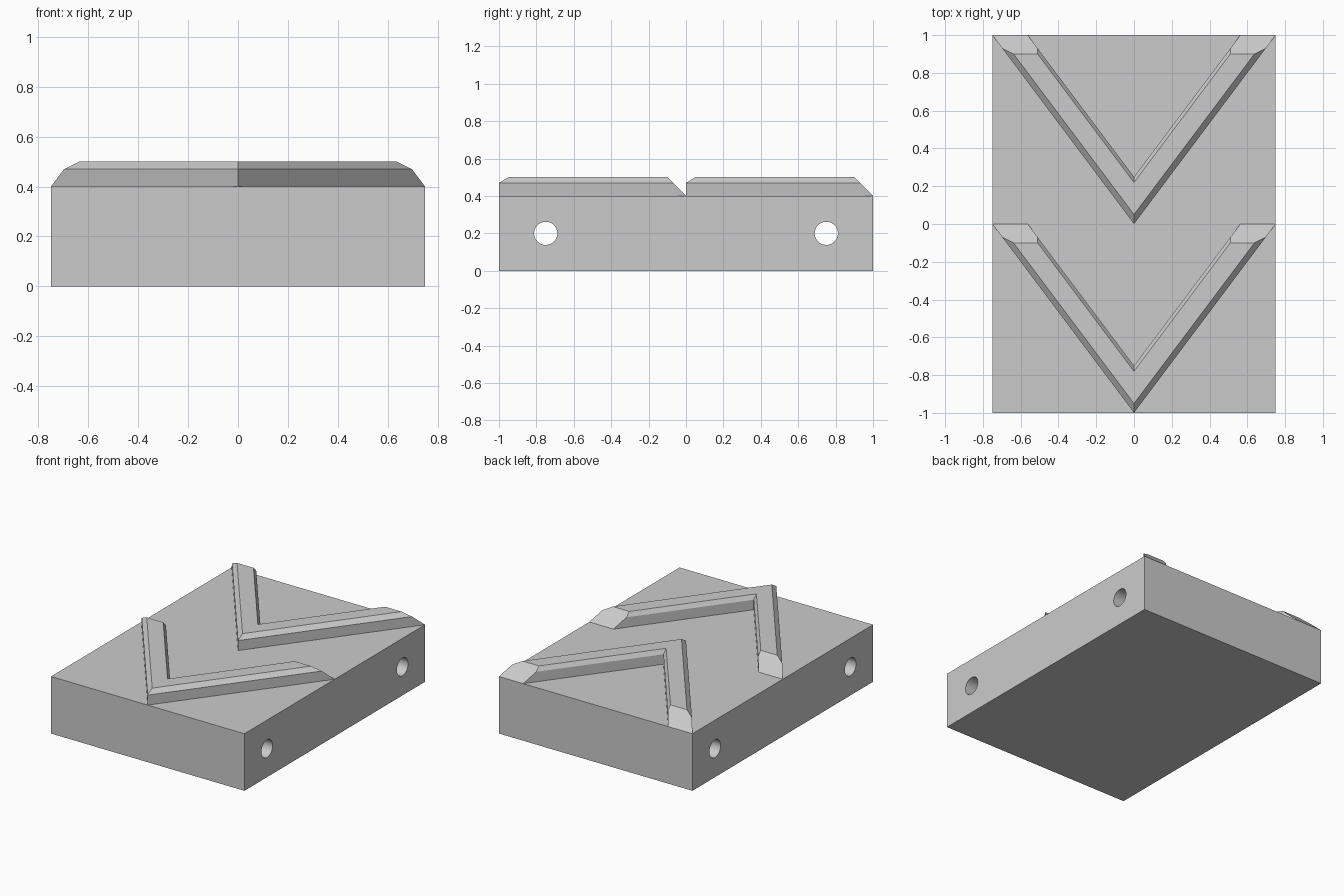
import bpy
import bmesh
from math import radians

if "Cube" in bpy.data.objects:
    bpy.data.objects.remove(bpy.data.objects["Cube"], do_unlink=True)

WIDTH, LENGTH, HEIGHT = 1.5, 2.0, 0.4

grey = bpy.data.materials.new("plain grey")
grey.use_nodes = True
grey.diffuse_color = (0.6, 0.6, 0.6, 1)
grey.node_tree.nodes["Principled BSDF"].inputs["Base Color"].default_value = (0.6, 0.6, 0.6, 1)


def add_object(name, bm):
    bmesh.ops.recalc_face_normals(bm, faces=bm.faces)
    mesh = bpy.data.meshes.new(name)
    bm.to_mesh(mesh)
    bm.free()
    mesh.materials.append(grey)
    obj = bpy.data.objects.new(name, mesh)
    bpy.context.collection.objects.link(obj)
    return obj


# Rectangular block
bm = bmesh.new()
bmesh.ops.create_cube(bm, size=1)
bmesh.ops.scale(bm, vec=(WIDTH, LENGTH, HEIGHT), verts=bm.verts)
bmesh.ops.translate(bm, vec=(0, 0, HEIGHT / 2), verts=bm.verts)
block = add_object("block", bm)

# Two round pin holes running through from side to side
for side, y in (("front", -0.75), ("back", 0.75)):
    bpy.ops.mesh.primitive_cylinder_add(vertices=48, radius=0.062, depth=WIDTH + 0.2,
                                        location=(0, y, HEIGHT / 2),
                                        rotation=(0, radians(90), 0))
    cutter = bpy.context.object
    cutter.name = side + "_hole_cutter"
    cutter.data.materials.append(grey)
    cutter.hide_render = True
    cut = block.modifiers.new(side + "_hole", "BOOLEAN")
    cut.operation = "DIFFERENCE"
    cut.solver = "EXACT"
    cut.object = cutter
    bpy.context.view_layer.objects.active = block
    bpy.ops.object.modifier_apply(modifier=cut.name)
    bpy.data.objects.remove(cutter, do_unlink=True)

bpy.ops.object.select_all(action="DESELECT")
block.select_set(True)
bpy.context.view_layer.objects.active = block
bpy.ops.object.shade_smooth_by_angle(angle=radians(30))

# Chevron rib section: distance behind the tip, height above the block
PROFILE = [(0, 0), (0, 0.07), (0.05, 0.1), (0.22, 0.1), (0.25, 0.07), (0.25, 0)]


def chevron(name, tip_y):
    """V-shaped rib lofted from arm to arm, with its ends sloped at 45 degrees."""
    bm = bmesh.new()
    rings = []
    for side in (-1, 0, 1):
        ring = []
        for offset, rise in PROFILE:
            y = 1 - rise if side else offset
            x = side * (y - offset) * WIDTH / 2
            ring.append(bm.verts.new((x, tip_y + y, HEIGHT + rise)))
        rings.append(ring)
    count = len(PROFILE)
    for a, b in zip(rings, rings[1:]):
        for i in range(count):
            j = (i + 1) % count
            bm.faces.new((a[i], a[j], b[j], b[i]))
    bm.faces.new(rings[0])
    bm.faces.new(rings[-1])
    return add_object(name, bm)


chevron("front_chevron", -1)
chevron("back_chevron", 0)
